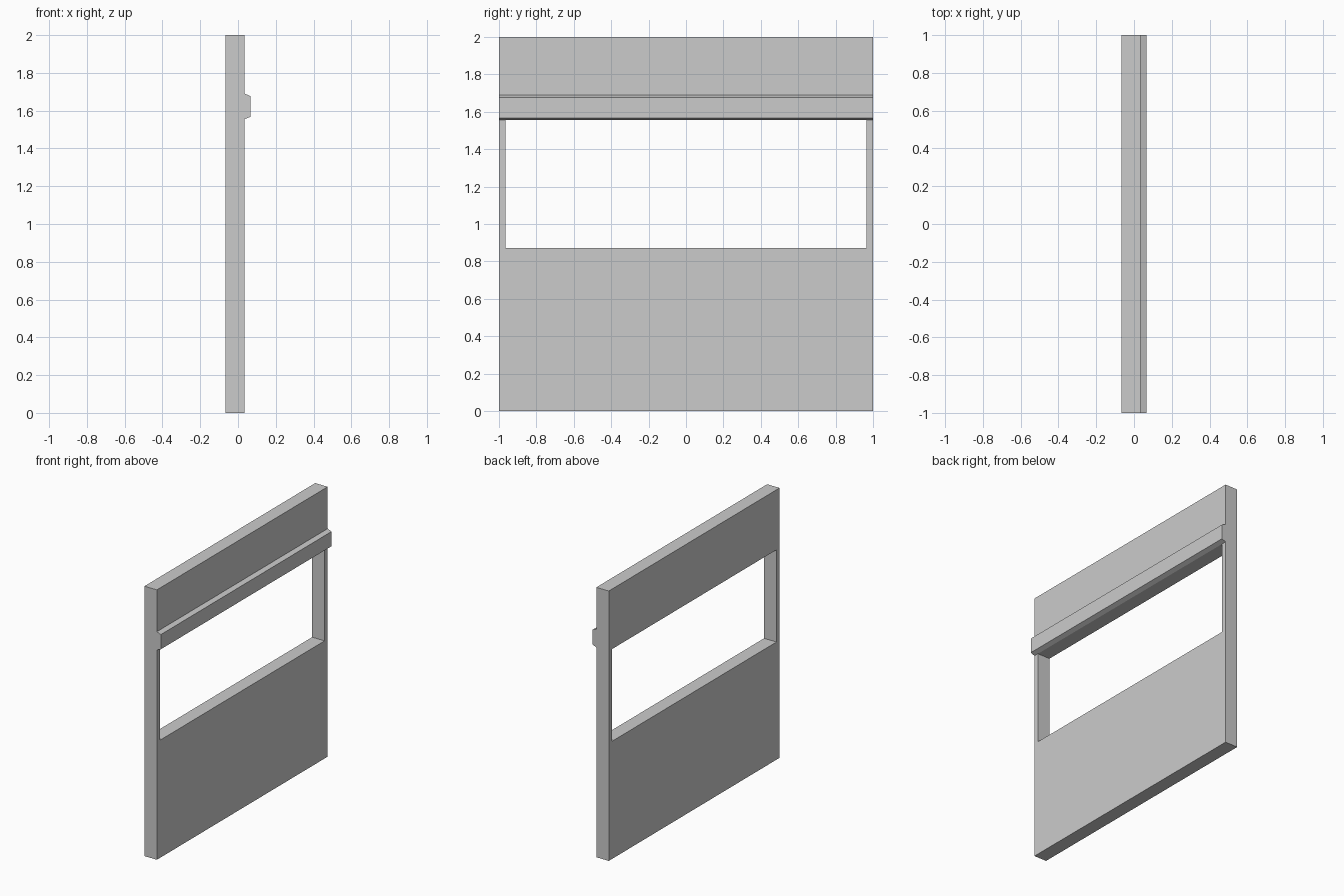
import bpy, bmesh

if "Cube" in bpy.data.objects:
    bpy.data.objects.remove(bpy.data.objects["Cube"])

BACK, FRONT, RAIL = -0.067, 0.035, 0.067   # depth planes along x


def extrude_object(name, faces, offset):
    """Extrude flat faces (lists of points) by offset into a solid object."""
    bm = bmesh.new()
    flat = [bm.faces.new([bm.verts.new(p) for p in pts]) for pts in faces]
    bmesh.ops.remove_doubles(bm, verts=bm.verts, dist=1e-5)
    res = bmesh.ops.extrude_face_region(bm, geom=bm.faces[:], use_keep_orig=True)
    moved = [g for g in res["geom"] if isinstance(g, bmesh.types.BMVert)]
    bmesh.ops.translate(bm, verts=moved, vec=offset)
    bmesh.ops.recalc_face_normals(bm, faces=bm.faces[:])
    mesh = bpy.data.meshes.new(name)
    bm.to_mesh(mesh)
    bm.free()
    obj = bpy.data.objects.new(name, mesh)
    bpy.context.collection.objects.link(obj)
    return obj


def rectangle(half_width, z0, z1):
    return [(BACK, -half_width, z0), (BACK, half_width, z0),
            (BACK, half_width, z1), (BACK, -half_width, z1)]


# Wall panel: a ring of four faces around the window opening
outer = rectangle(1.0, 0.0, 2.0)
inner = rectangle(0.964, 0.872, 1.555)
ring = [[outer[i], outer[(i + 1) % 4], inner[(i + 1) % 4], inner[i]] for i in range(4)]
extrude_object("wall_panel", ring, (FRONT - BACK, 0, 0))

# Bevelled trim rail above the opening, running the full width
profile = [(FRONT, -1, 1.555), (RAIL, -1, 1.568), (RAIL, -1, 1.677), (FRONT, -1, 1.69)]
extrude_object("trim_rail", [profile], (0, 2, 0))
